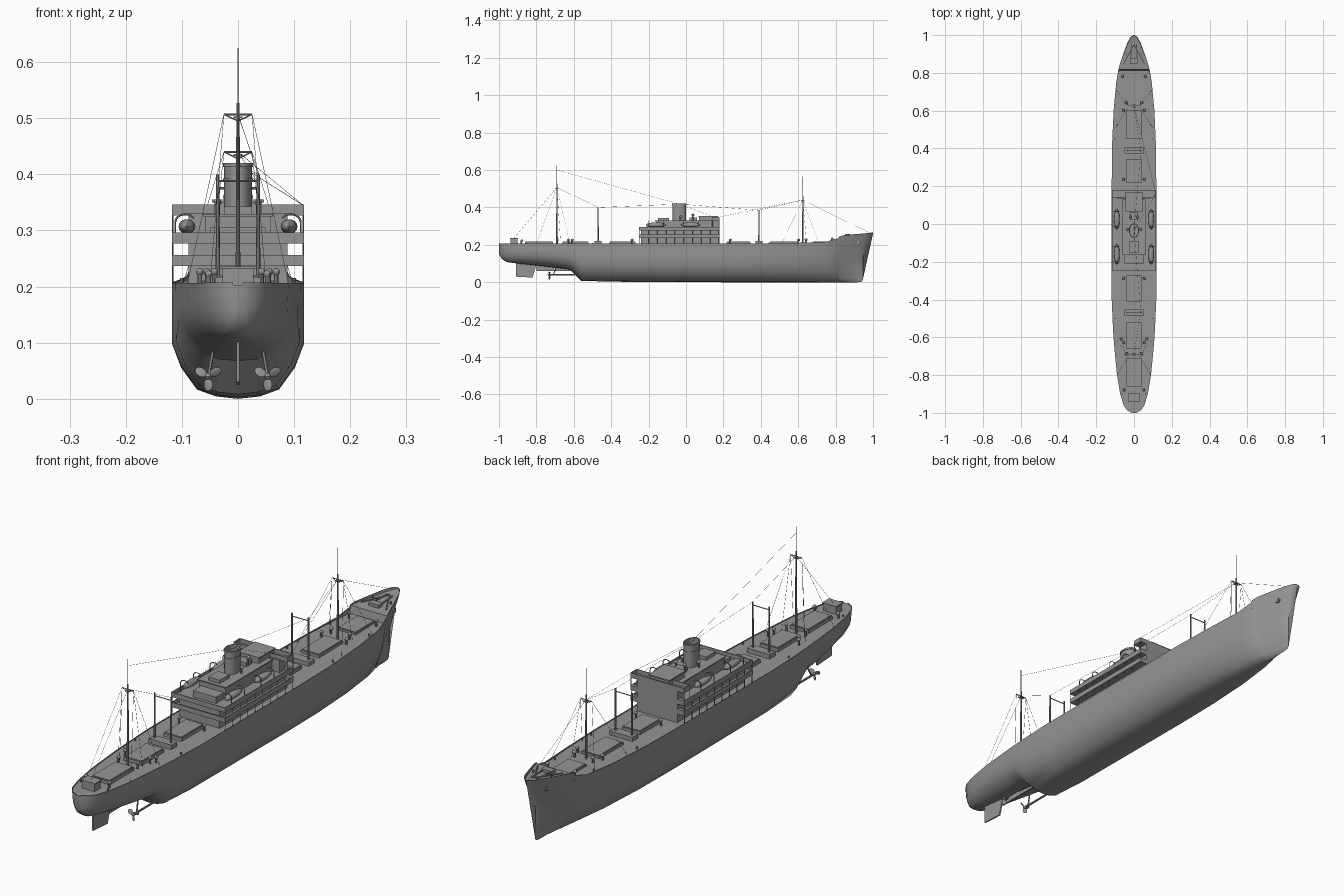
import bpy, bmesh, math
from mathutils import Vector, Matrix

old = bpy.data.objects.get("Cube")
if old:
    bpy.data.objects.remove(old, do_unlink=True)

grey = bpy.data.materials.new("plain_grey")
grey.use_nodes = True
grey.diffuse_color = (0.3, 0.3, 0.3, 1)
grey.node_tree.nodes["Principled BSDF"].inputs["Base Color"].default_value = (0.3, 0.3, 0.3, 1)
SIDES = (-1, 1)


def finish(bm, name, smooth=False):
    bmesh.ops.recalc_face_normals(bm, faces=bm.faces)
    mesh = bpy.data.meshes.new(name)
    bm.to_mesh(mesh)
    bm.free()
    mesh.materials.append(grey)
    obj = bpy.data.objects.new(name, mesh)
    bpy.context.collection.objects.link(obj)
    if smooth:
        bpy.ops.object.select_all(action="DESELECT")
        obj.select_set(True)
        bpy.context.view_layer.objects.active = obj
        bpy.ops.object.shade_smooth_by_angle(angle=math.radians(35))
    return obj


def box(bm, x, y, z):
    """Box from three (low, high) ranges."""
    size = [b - a for a, b in (x, y, z)]
    mid = [(a + b) / 2 for a, b in (x, y, z)]
    bmesh.ops.create_cube(bm, size=1, matrix=Matrix.Translation(mid) @ Matrix.Diagonal(size + [1]))


def rods(bm, points, r, n=6, r_end=None):
    """Round bars along a chain of points."""
    points = [Vector(p) for p in points]
    for a, b in zip(points, points[1:]):
        d = b - a
        turn = d.to_track_quat("Z", "Y").to_matrix().to_4x4()
        bmesh.ops.create_cone(bm, cap_ends=True, segments=n, radius1=r, radius2=r_end or r,
                              depth=d.length, matrix=Matrix.Translation((a + b) / 2) @ turn)


def ball(bm, pos, scale, u=10, v=6):
    bmesh.ops.create_uvsphere(bm, u_segments=u, v_segments=v, radius=1,
                              matrix=Matrix.Translation(pos) @ Matrix.Diagonal((*scale, 1)))


def loft(bm, rings, caps=True):
    loops = [[bm.verts.new(p) for p in ring] for ring in rings]
    for a, b in zip(loops, loops[1:]):
        for i in range(len(a)):
            j = (i + 1) % len(a)
            bm.faces.new((a[i], a[j], b[j], b[i]))
    if caps:
        bm.faces.new(loops[0])
        bm.faces.new(loops[-1])


# Hull stations: y, half width at deck, half width low down, keel, rail, deck
STATIONS = [
    (-1, .012, .008, .15, .207, .203), (-.985, .038, .03, .125, .207, .203),
    (-.96, .055, .045, .108, .207, .203), (-.9, .073, .065, .1, .206, .203),
    (-.8, .09, .085, .09, .206, .203), (-.7, .1, .098, .078, .206, .203),
    (-.62, .107, .106, .068, .206, .203), (-.56, .111, .11, .008, .206, .203),
    (-.4, .118, .118, .003, .206, .203), (.2, .118, .118, 0, .206, .203),
    (.4, .117, .114, 0, .208, .205), (.6, .108, .096, 0, .211, .207),
    (.75, .094, .066, 0, .217, .21), (.815, .083, .046, 0, .235, .212),
    (.82, .082, .044, 0, .244, .242), (.84, .077, .038, 0, .25, .244),
    (.9, .057, .019, 0, .256, .247), (.96, .035, .006, 0, .262, .252),
    (.99, .018, .002, .003, .265, .257), (1, .004, .001, .012, .266, .26)]
SECTION = [(.33, .02), (.62, .08), (.86, .27), (1, .48), (1, .73), (1, 1)]


def stem(y, z):
    """Pull the bow back towards the waterline."""
    if y <= .8:
        return y
    return .8 + (y - .8) * (.73 + .27 * min(1, max(0, (z - .14) / .12)))


rings = []
for y, wide, low, keel, rail, deck in STATIONS:
    half = [(0, keel)]
    for frac, f in SECTION:
        half.append(((low + (wide - low) * f) * frac, keel + (rail - keel) * f))
    inner = max(wide - .003, .001)
    half += [(inner, rail), (inner, deck), (0, deck)]
    full = half + [(-x, z) for x, z in half[-2:0:-1]]
    rings.append([(x, stem(y, z), z) for x, z in full])
bm = bmesh.new()
loft(bm, rings)
finish(bm, "hull", True)

# Rudder and its post
bm = bmesh.new()
outline = [(-.91, .03), (-.82, .025), (-.80, .095), (-.91, .105)]
loft(bm, [[(s * .003, y, z) for y, z in outline] for s in SIDES])
box(bm, (-.003, .003), (-.8, -.58), (.06, .09))
finish(bm, "rudder")

# Twin propellers with shafts and struts
bm = bmesh.new()
for s in SIDES:
    hub = Vector((s * .053, -.73, .04))
    rods(bm, [hub, hub + Vector((0, .17, 0))], .004, 8)
    rods(bm, [hub + Vector((0, .02, 0)), (s * .045, -.69, .085)], .003)
    ball(bm, hub, (.006, .01, .006))
    for k in range(3):
        a = math.radians(90 + 120 * k)
        m = (Matrix.Translation(hub) @ Matrix.Rotation(a, 4, "Y") @ Matrix.Translation((.015, 0, 0))
             @ Matrix.Rotation(.5, 4, "X") @ Matrix.Diagonal((.012, .002, .009, 1)))
        bmesh.ops.create_uvsphere(bm, u_segments=10, v_segments=6, radius=1, matrix=m)
finish(bm, "propellers", True)

# Hatches and the small stern house
bm = bmesh.new()
for y0, y1 in [(.68, .805), (.45, .6), (.217, .345), (-.41, -.27), (-.66, -.52), (-.86, -.71)]:
    box(bm, (-.04, .04), (y0, y1), (.2, .216))
    box(bm, (-.037, .037), (y0 + .003, y1 - .003), (.216, .219))
finish(bm, "hatches")
bm = bmesh.new()
box(bm, (-.028, .028), (-.938, -.9), (.2, .232))
box(bm, (-.031, .031), (-.941, -.897), (.232, .236))
finish(bm, "stern_house")

# Superstructure: houses between overhanging decks
bm = bmesh.new()
box(bm, (-.088, .088), (-.24, .18), (.2, .28))
for z in (.237, .277):
    box(bm, (-.118, .118), (-.25, .18), (z, z + .003))
    for s in SIDES:
        box(bm, sorted((s * .115, s * .118)), (-.25, .18), (z, z + .019))
    box(bm, (-.118, .118), (-.25, -.247), (z, z + .019))
    box(bm, (-.118, .118), (.165, .18), (z, z + .019))
finish(bm, "main_house")
bm = bmesh.new()
box(bm, (-.058, .058), (-.16, .13), (.28, .327))
box(bm, (-.062, .062), (-.165, .13), (.325, .329))
box(bm, (-.05, .05), (-.21, -.16), (.28, .305))
box(bm, (-.025, .025), (-.15, -.09), (.329, .343))
finish(bm, "boat_deck_house")

# Bridge with open wings
bm = bmesh.new()
box(bm, (-.088, .088), (.135, .18), (.28, .33))
box(bm, (-.118, .118), (.14, .18), (.327, .33))
for y in (.14, .177):
    box(bm, (-.118, .118), (y, y + .003), (.327, .346))
for s in SIDES:
    box(bm, sorted((s * .115, s * .118)), (.14, .18), (.327, .346))
box(bm, (-.042, .042), (.07, .165), (.327, .35))
box(bm, (-.046, .046), (.066, .17), (.35, .355))
box(bm, (-.02, .02), (.02, .06), (.327, .345))
finish(bm, "bridge")

# Deck stanchions
bm = bmesh.new()
for s in SIDES:
    for k in range(10):
        y = -.247 + k * .047
        rods(bm, [(s * .1165, y, .2), (s * .1165, y, .28)], .0015, 4)
    for y in (.142, .178):
        rods(bm, [(s * .1165, y, .28), (s * .1165, y, .33)], .0015, 4)
finish(bm, "stanchions")

# Hollow funnel with rim bands
bm = bmesh.new()
profile = [(1, .32), (1, .388), (1.06, .388), (1.06, .393), (1, .393), (1, .413),
           (1.08, .413), (1.08, .42), (.9, .42), (.9, .39)]
angles = [2 * math.pi * i / 24 for i in range(24)]
loft(bm, [[(.025 * r * math.cos(a), -.035 + .036 * r * math.sin(a), z) for a in angles]
          for r, z in profile])
finish(bm, "funnel", True)

# Lifeboats and curved davits
for s in SIDES:
    for y, end in ((.025, "front"), (-.16, "rear")):
        bm = bmesh.new()
        ball(bm, (s * .091, y, .307), (.015, .054, .013), 12, 8)
        finish(bm, f"lifeboat_{end}_{'left' if s > 0 else 'right'}", True)
bm = bmesh.new()
for s in SIDES:
    for y in (.065, -.015, -.12, -.2):
        arc = [(s * (.094 + .018 * math.cos(a)), y, .315 + .014 * math.sin(a))
               for a in (0, .5, 1, 1.5, 2, 2.6)]
        rods(bm, [(s * .112, y, .279)] + arc, .0018)
finish(bm, "davits", True)

# Ventilators with cowl heads
bm = bmesh.new()
vents = [(x, y, .203, .226) for y in (-.63, -.29, .235, .6) for x in (.055,)]
vents += [(.068, -.61, .203, .226), (.042, -.69, .203, .226), (.04, .64, .205, .228),
          (.06, .78, .208, .232), (.052, -.88, .203, .222), (.02, .035, .327, .36), (.036, -.03, .327, .35)]
for x, y, z0, z1 in vents:
    for s in SIDES:
        rods(bm, [(s * x, y, z0), (s * x, y, z1)], .004, 8)
        ball(bm, (s * x, y + .002, z1), (.007, .008, .007))
finish(bm, "ventilators", True)

# Masts with crosstrees, and paired posts
MASTS = ((-.69, .625, .507), (.625, .565, .44))
POSTS = ((-.47, .4), (.39, .387))
bm = bmesh.new()
for y, top, cross in MASTS:
    rods(bm, [(0, y, .2), (0, y, cross + .02)], .0045, 10, .003)
    rods(bm, [(0, y, cross), (0, y, top)], .0015)
    rods(bm, [(-.025, y, cross), (.025, y, cross)], .0018)
    box(bm, (-.008, .008), (y - .008, y + .008), (cross - .007, cross - .004))
    for s in SIDES:
        rods(bm, [(s * .025, y, cross), (0, y, cross - .012)], .0012, 4)
finish(bm, "masts", True)
bm = bmesh.new()
for y, top in POSTS:
    for s in SIDES:
        rods(bm, [(s * .036, y, .2), (s * .036, y, top)], .004, 8, .003)
    rods(bm, [(-.036, y, top - .012), (.036, y, top - .012)], .002)
    box(bm, (-.05, .05), (y - .018, y + .018), (.2, .221))
finish(bm, "cargo_posts", True)

# Rigging
bm = bmesh.new()
WIRE = .0005
for (y, top, cross), aft, fore, edge in ((*MASTS[:1], -.8, -.62, .09), (*MASTS[1:], .51, .71, .098)):
    for s in SIDES:
        for foot in (aft, fore):
            rods(bm, [(s * .025, y, cross), (s * edge, foot, .205)], WIRE, 4)
        rods(bm, [(s * .025, y, cross), (s * .05, y + .02, .205)], WIRE, 4)
rods(bm, [(0, -.92, .236), (0, -.69, .507), (.036, -.47, .4), (0, -.035, .418),
          (.036, .39, .385), (0, .625, .44), (0, .985, .262)], WIRE, 4)
rods(bm, [(0, -.69, .6), (0, -.035, .418), (.116, .16, .345), (0, .625, .44)], WIRE, 4)
finish(bm, "rigging")

# Forecastle gear, bollards and anchors
bm = bmesh.new()
box(bm, (-.022, .022), (.85, .875), (.24, .257))
for s in SIDES:
    rods(bm, [(s * .018, .86, .252), (s * .012, .95, .254)], .003)
    rods(bm, [(0, .95, .256), (s * .055, .85, .25)], .003)
    for x, y, z in ((.04, .9, .247), (.085, .7, .207), (.1, .45, .204), (.1, -.5, .2), (.06, -.9, .2)):
        rods(bm, [(s * x, y, z), (s * x, y, z + .011)], .003, 8)
    box(bm, sorted((s * .026, s * .042)), (.915, .93), (.205, .22))
    rods(bm, [(s * .038, .91, .212), (s * .036, .935, .212)], .003)
finish(bm, "deck_gear")
